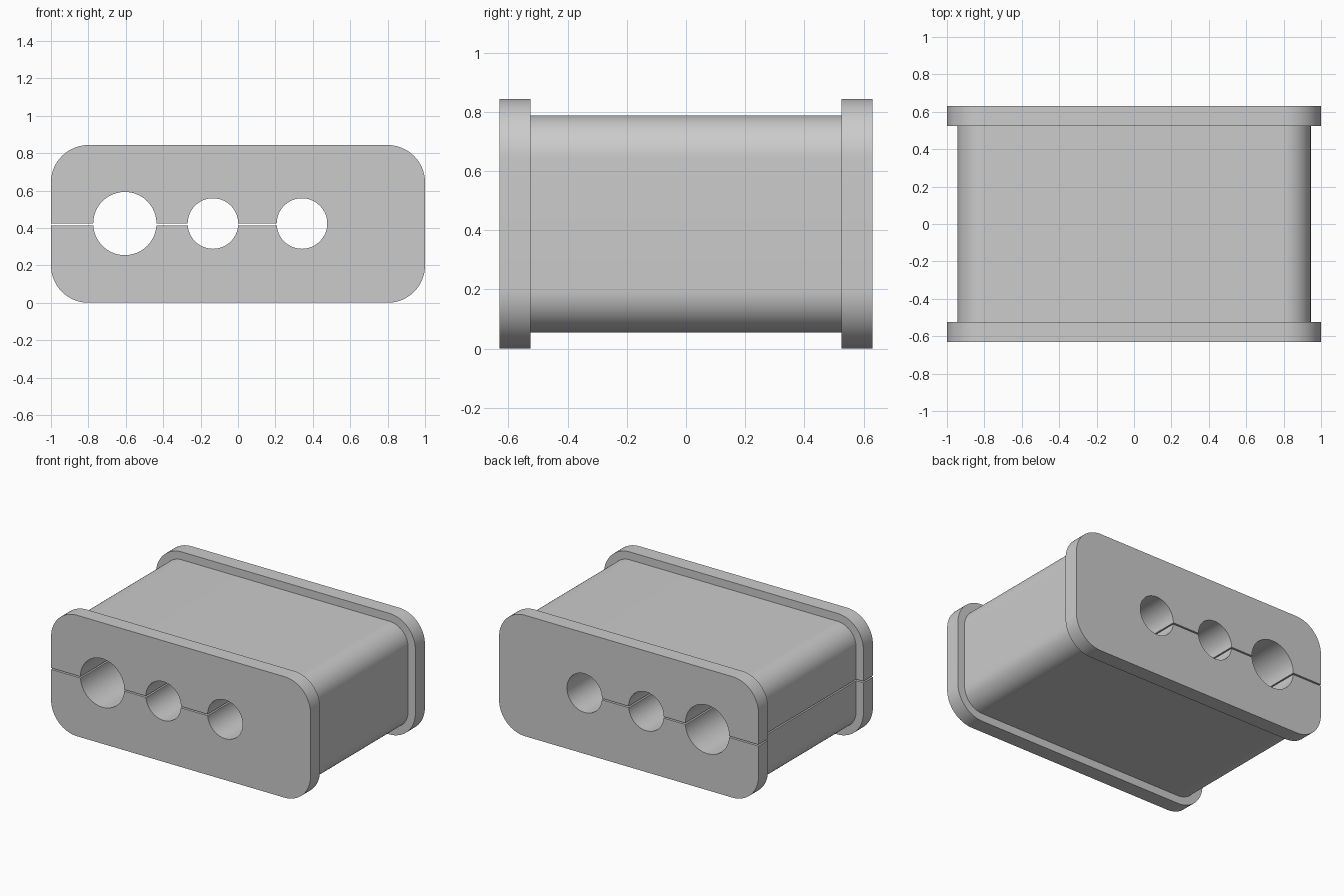
import bpy, bmesh
from math import sin, cos, pi, radians

old = bpy.data.objects.get("Cube")
if old:
    bpy.data.objects.remove(old, do_unlink=True)

HEIGHT = 0.843
MID = HEIGHT / 2
LENGTH = 1.26
FLANGE = 0.105      # flange thickness
STEP = 0.055        # flange overhang
RADIUS = 0.2        # flange corner radius
SEGS = 16

grey = bpy.data.materials.new("plain grey")
grey.use_nodes = True
colour = (0.6, 0.6, 0.6, 1)
grey.diffuse_color = colour
grey.node_tree.nodes["Principled BSDF"].inputs["Base Color"].default_value = colour


def rounded_loop(bm, y, inset):
    """Ring of vertices around a rounded rectangle facing the y axis."""
    r = RADIUS - inset
    cx, cz = 1 - RADIUS, MID - RADIUS
    ring = []
    for corner, (sx, sz) in enumerate([(1, 1), (-1, 1), (-1, -1), (1, -1)]):
        for i in range(SEGS + 1):
            a = (corner + i / SEGS) * pi / 2
            ring.append(bm.verts.new((sx * cx + r * cos(a), y, MID + sz * cz + r * sin(a))))
    return ring


# Grommet block: a rounded body lofted between two flanges
bm = bmesh.new()
end, inner = LENGTH / 2, LENGTH / 2 - FLANGE
stations = [(-end, 0), (-inner, 0), (-inner, STEP), (inner, STEP), (inner, 0), (end, 0)]
rings = [rounded_loop(bm, y, inset) for y, inset in stations]
for a, b in zip(rings, rings[1:]):
    for i in range(len(a)):
        j = (i + 1) % len(a)
        bm.faces.new((a[i], a[j], b[j], b[i]))
bm.faces.new(rings[0])
bm.faces.new(rings[-1])
bmesh.ops.recalc_face_normals(bm, faces=bm.faces)
mesh = bpy.data.meshes.new("grommet_block")
bm.to_mesh(mesh)
bm.free()
block = bpy.data.objects.new("grommet_block", mesh)
bpy.context.collection.objects.link(block)
mesh.materials.append(grey)


def cut(cutter):
    """Subtract the cutter from the block, then discard it."""
    cutter.hide_render = True
    cutter.data.materials.append(grey)
    mod = block.modifiers.new("cut", 'BOOLEAN')
    mod.operation = 'DIFFERENCE'
    mod.solver = 'EXACT'
    mod.object = cutter
    bpy.context.view_layer.objects.active = block
    bpy.ops.object.modifier_apply(modifier=mod.name)
    bpy.data.objects.remove(cutter, do_unlink=True)


# Cable holes
holes = [(-0.605, 0.169), (-0.134, 0.135), (0.342, 0.135)]
for x, r in holes:
    bpy.ops.mesh.primitive_cylinder_add(vertices=64, radius=r, depth=2,
                                        location=(x, 0, MID + 0.002), rotation=(pi / 2, 0, 0))
    cut(bpy.context.object)

# Slit from the right side through to the last hole
bpy.ops.mesh.primitive_cube_add(size=1)
slit = bpy.context.object
x0, x1 = -1.2, holes[-1][0]
slit.location = ((x0 + x1) / 2, 0, MID - 0.004)
slit.scale = (x1 - x0, 2, 0.01)
cut(slit)

# Smooth rounded corners and bores, sharp edges elsewhere
bpy.ops.object.select_all(action='DESELECT')
block.select_set(True)
bpy.context.view_layer.objects.active = block
bpy.ops.object.shade_smooth_by_angle(angle=radians(30))
